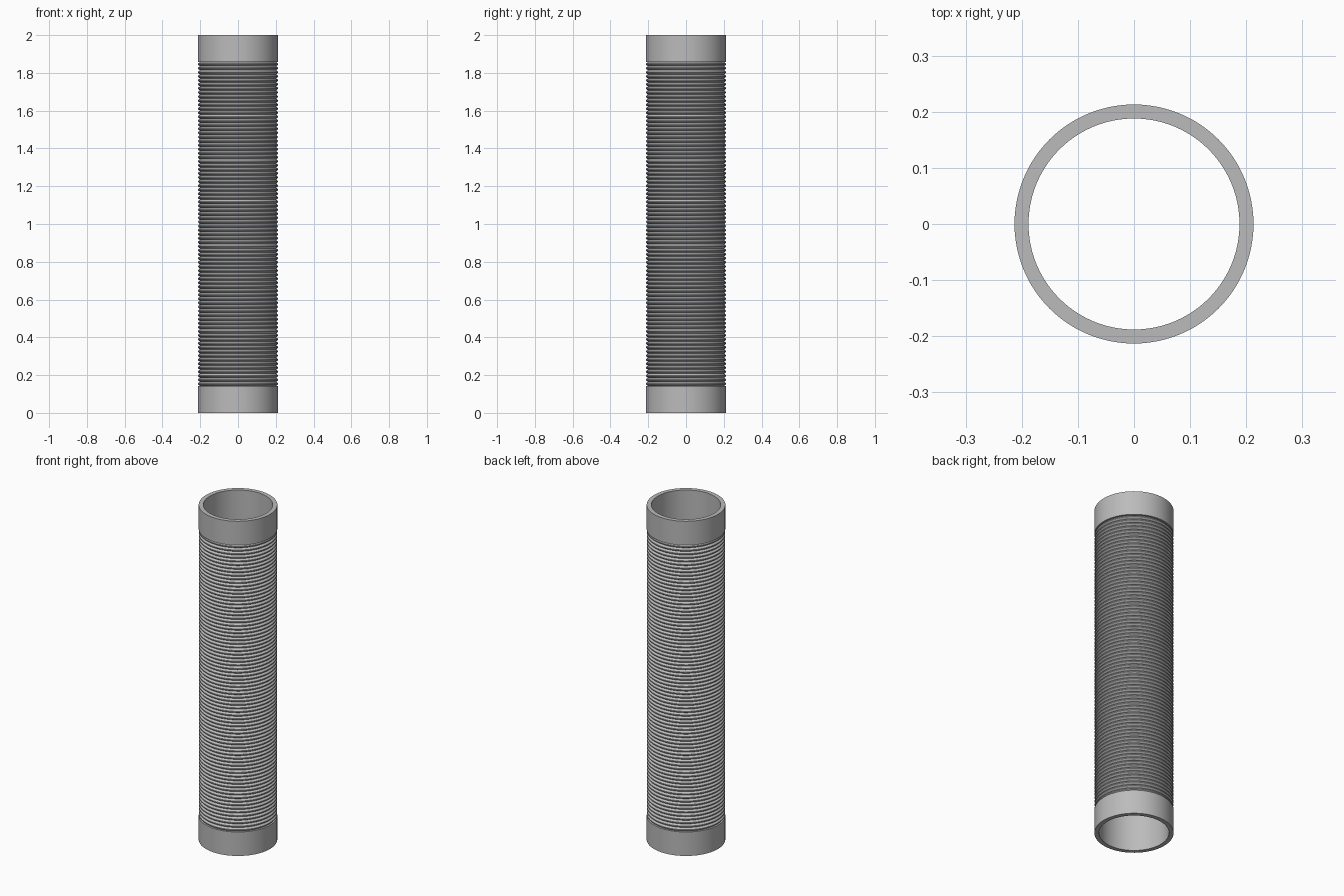
import bpy
import bmesh
import math

old = bpy.data.objects.get("Cube")
if old:
    bpy.data.objects.remove(old, do_unlink=True)

HEIGHT, CUFF = 2.0, 0.143
OUTER, BORE, VALLEY = 0.213, 0.188, 0.201
RIDGES, SIDES = 80, 96

grey = bpy.data.materials.new("plain_grey")
grey.use_nodes = True
colour = (0.5, 0.5, 0.5, 1)
grey.diffuse_color = colour
grey.node_tree.nodes["Principled BSDF"].inputs["Base Color"].default_value = colour


def lathe(name, profile):
    """Spin a closed (radius, z) profile around the z axis."""
    bm = bmesh.new()
    verts = [bm.verts.new((r, 0, z)) for r, z in profile]
    edges = [bm.edges.new((v, verts[i - 1])) for i, v in enumerate(verts)]
    bmesh.ops.spin(bm, geom=verts + edges, cent=(0, 0, 0), axis=(0, 0, 1),
                   angle=math.tau, steps=SIDES, use_merge=True)
    bmesh.ops.remove_doubles(bm, verts=bm.verts, dist=1e-5)
    bmesh.ops.recalc_face_normals(bm, faces=bm.faces)
    mesh = bpy.data.meshes.new(name)
    bm.to_mesh(mesh)
    bm.free()
    mesh.materials.append(grey)
    obj = bpy.data.objects.new(name, mesh)
    bpy.context.collection.objects.link(obj)
    bpy.ops.object.select_all(action="DESELECT")
    obj.select_set(True)
    bpy.context.view_layer.objects.active = obj
    bpy.ops.object.shade_smooth_by_angle(angle=math.radians(35))
    return obj


# One hose: smooth bore, plain end cuffs and rounded ridges between them
profile = [(BORE, 0), (OUTER, 0), (OUTER, CUFF)]
pitch = (HEIGHT - 2 * CUFF) / RIDGES
for i in range(RIDGES):
    for t, r in ((0.0, VALLEY), (0.2, 0.208), (0.38, 0.2115),
                 (0.62, 0.2115), (0.8, 0.208)):
        profile.append((r, CUFF + (i + t) * pitch))
top = HEIGHT - CUFF
profile += [(VALLEY, top), (OUTER, top), (OUTER, HEIGHT), (BORE, HEIGHT)]
lathe("corrugated_hose", profile)
